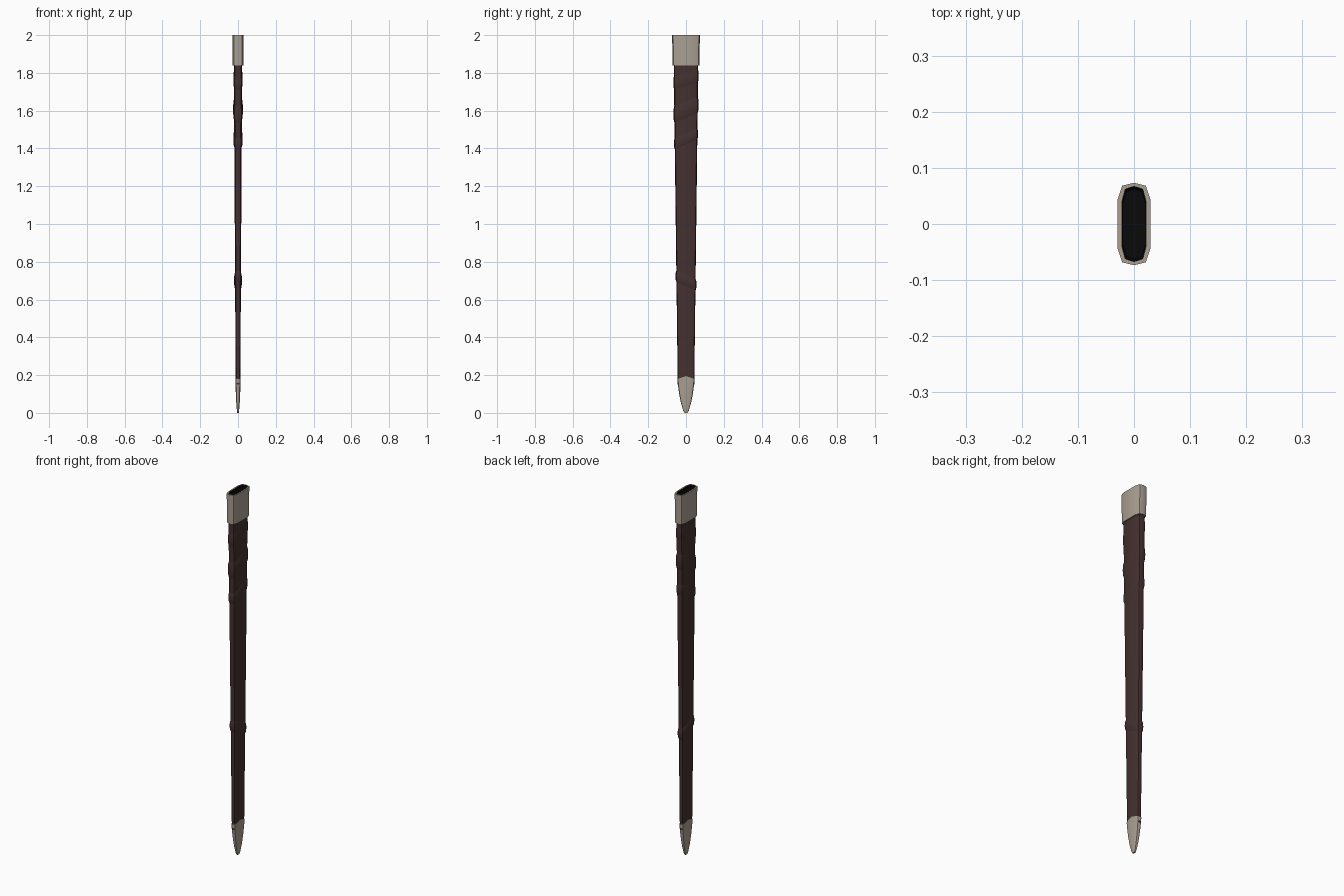
import bpy, bmesh, math

if "Cube" in bpy.data.objects:
    bpy.data.objects.remove(bpy.data.objects["Cube"])

def material(name, rgb):
    m = bpy.data.materials.new(name)
    m.diffuse_color = (*rgb, 1)
    m.use_nodes = True
    m.node_tree.nodes["Principled BSDF"].inputs["Base Color"].default_value = m.diffuse_color
    return m

LEATHER = material("dark leather", (0.058, 0.030, 0.030))
METAL = material("dull silver", (0.40, 0.35, 0.29))
DARK = material("black lining", (0.003, 0.003, 0.003))

# Unit cross-section: a flattened twelve-sided oval
HALF = [(0, -1), (0.72, -0.93), (1, -0.6), (1, 0), (1, 0.6), (0.72, 0.93)]
SECTION = HALF + [(-x, -y) for x, y in HALF]

def loft(name, rings, mats, lift=None, start_cap=True, end_cap=True, rule=None):
    """Skin rings of (z, half x, half y); lift adds a z offset from ring index and section point."""
    bm = bmesh.new()
    loops = []
    for i, (z, hx, hy) in enumerate(rings):
        loops.append([bm.verts.new((x * hx, y * hy, z + (lift(i, x, y) if lift else 0)))
                      for x, y in SECTION])
    n = len(SECTION)
    for i, (a, b) in enumerate(zip(loops, loops[1:])):
        for k in range(n):
            f = bm.faces.new((a[k], a[(k + 1) % n], b[(k + 1) % n], b[k]))
            f.material_index = rule(i) if rule else 0
    if start_cap:
        bm.faces.new(loops[0][::-1])
    if end_cap:
        f = bm.faces.new(loops[-1])
        f.material_index = rule(len(rings)) if rule else 0
    me = bpy.data.meshes.new(name)
    bm.to_mesh(me)
    bm.free()
    for m in mats:
        me.materials.append(m)
    ob = bpy.data.objects.new(name, me)
    bpy.context.collection.objects.link(ob)
    bpy.context.view_layer.objects.active = ob
    ob.select_set(True)
    bpy.ops.object.shade_smooth_by_angle(angle=math.radians(40))
    ob.select_set(False)
    return ob

def body_size(z):
    t = (z - 0.17) / (1.85 - 0.17)
    return 0.0125 + 0.0095 * t, 0.044 + 0.021 * t

# Leather body, tapering to the tip
loft("scabbard_body", [(z, *body_size(z)) for z in (0.15, 0.4, 0.8, 1.2, 1.6, 1.85)], [LEATHER])

# Slanted leather wraps: (height, half width, bulge, slope towards +y)
for i, (z, w, bulge, slope) in enumerate([(1.765, 0.035, 0.003, 0.018), (1.605, 0.045, 0.005, 0.025),
                                          (1.45, 0.03, 0.004, 0.025), (0.70, 0.032, 0.005, -0.022)]):
    rings = []
    for t, k in ((-1, -0.1), (-0.6, 0.75), (0, 1), (0.6, 0.75), (1, -0.1)):
        hx, hy = body_size(z + t * w)
        rings.append((z + t * w, hx + bulge * k, hy + bulge * k))
    loft(f"leather_wrap_{i + 1}", rings, [LEATHER], lambda j, x, y, s=slope: s * y)

# Metal throat with a dark hollow mouth
loft("throat", [(1.84, 0.022, 0.064), (1.84, 0.028, 0.071), (2.0, 0.029, 0.0735),
                (2.0, 0.0215, 0.067), (1.86, 0.0195, 0.062)],
     [METAL, DARK], rule=lambda i: 1 if i >= 3 else 0)

# Metal chape at the tip, its upper edge rising in the middle of each broad face
loft("chape", [(0.0, 0.004, 0.008), (0.012, 0.006, 0.015), (0.05, 0.009, 0.026), (0.1, 0.0115, 0.036),
               (0.15, 0.0135, 0.043), (0.18, 0.0145, 0.0455), (0.18, 0.012, 0.043)],
     [METAL], lambda i, x, y: 0.015 * (1 - abs(y)) if i >= 5 else 0)
